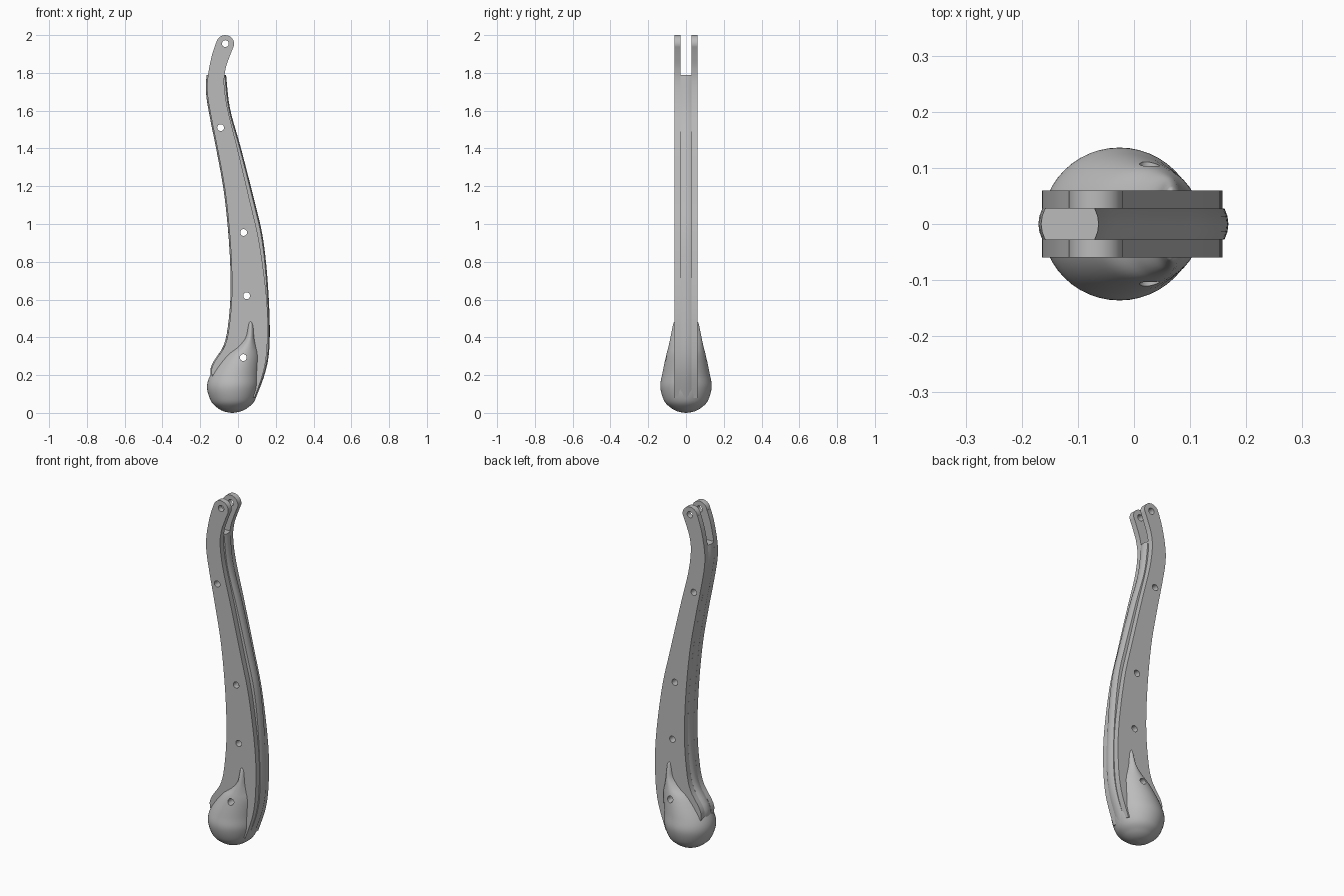
import bpy, bmesh, math
from mathutils import Matrix

if "Cube" in bpy.data.objects:
    bpy.data.objects.remove(bpy.data.objects["Cube"])

grey = bpy.data.materials.new("plain grey")
grey.diffuse_color = (0.5, 0.5, 0.5, 1)
grey.use_nodes = True
grey.node_tree.nodes["Principled BSDF"].inputs["Base Color"].default_value = grey.diffuse_color


def smooth(pts, n=6):
    """Catmull-Rom curve through tuples of any size."""
    p = [pts[0]] + list(pts) + [pts[-1]]
    out = []
    for i in range(1, len(p) - 2):
        for k in range(n):
            t = k / n
            out.append(tuple(
                0.5 * (2 * b + (c - a) * t + (2 * a - 5 * b + 4 * c - d) * t * t
                       + (3 * b - a - 3 * c + d) * t ** 3)
                for a, b, c, d in zip(p[i - 1], p[i], p[i + 1], p[i + 2])))
    out.append(tuple(pts[-1]))
    return out


def at(curve, z):
    """x of a rising (x, z) curve at height z."""
    for (x0, z0), (x1, z1) in zip(curve, curve[1:]):
        if z0 <= z <= z1:
            return x0 + (x1 - x0) * (z - z0) / max(z1 - z0, 1e-9)
    return curve[0][0] if z < curve[0][1] else curve[-1][0]


def make(name, bm):
    bmesh.ops.recalc_face_normals(bm, faces=bm.faces)
    me = bpy.data.meshes.new(name)
    bm.to_mesh(me)
    bm.free()
    me.materials.append(grey)
    ob = bpy.data.objects.new(name, me)
    bpy.context.collection.objects.link(ob)
    return ob


def loft(name, rings):
    bm = bmesh.new()
    rows = [[bm.verts.new(v) for v in r] for r in rings]
    for a, b in zip(rows, rows[1:]):
        for i in range(len(a)):
            j = (i + 1) % len(a)
            bm.faces.new((a[i], a[j], b[j], b[i]))
    bm.faces.new(rows[0])
    bm.faces.new(rows[-1])
    return make(name, bm)


# Edge curves of the handle, (x, z) from bottom to top
left = smooth([(-.10, .10), (-.14, .23), (-.071, .353), (-.045, .47), (-.032, .655),
               (-.04, .893), (-.066, 1.158), (-.103, 1.37), (-.14, 1.555),
               (-.161, 1.68), (-.161, 1.77), (-.14, 1.885), (-.116, 1.96)])
right = smooth([(.088, .08), (.138, .23), (.156, .39), (.152, .60), (.113, .90),
                (.061, 1.13), (-.003, 1.40), (-.055, 1.61), (-.073, 1.74),
                (-.066, 1.82), (-.045, 1.885), (-.021, 1.945)])
core_right = smooth([(.088, .07), (.146, .23), (.165, .39), (.157, .655), (.13, .92),
                     (.082, 1.13), (.013, 1.40), (-.045, 1.61), (-.066, 1.79)])

parts = []

# Two side plates with round top ends
tip = [(-.068 + .048 * math.cos(a), 1.952 + .048 * math.sin(a))
       for a in [math.radians(10 + 16 * k) for k in range(11)]]
outline = right + tip + left[::-1] + [(-.02, .09)]
for name, y in (("front_plate", -.06), ("back_plate", .028)):
    bm = bmesh.new()
    face = bm.faces.new([bm.verts.new((x, y, z)) for x, z in outline])
    new = bmesh.ops.extrude_face_region(bm, geom=[face])["geom"]
    bmesh.ops.translate(bm, vec=(0, .032, 0),
                        verts=[v for v in new if isinstance(v, bmesh.types.BMVert)])
    parts.append(make(name, bm))

# Middle core with slightly rounded edges
rings = []
for k in range(61):
    z = .07 + 1.72 * k / 60
    l, r = at(left, z), at(core_right, z)
    bulge = [(.0278 * s, .007 * (1 - s * s)) for s in (-1, -.5, 0, .5, 1)]
    ring = [(r - .004 + b, y, z) for y, b in bulge]
    ring += [(l - b, y, z) for y, b in reversed(bulge)]
    rings.append(ring)
parts.append(loft("middle_core", rings))

# Teardrop knob: centre x, half width x, half depth y, height
sections = smooth([(-.030, .004, .004, 0), (-.030, .045, .045, .008), (-.029, .080, .080, .027),
                   (-.028, .115, .115, .063), (-.027, .137, .136, .135),
                   (-.015, .129, .126, .205), (.022, .098, .106, .30),
                   (.048, .060, .093, .35), (.063, .032, .082, .40),
                   (.067, .024, .070, .46), (.066, .016, .064, .48),
                   (.066, .006, .050, .49)])
parts.append(loft("teardrop_knob", [
    [(c + rx * math.cos(a), ry * math.sin(a), z)
     for a in [2 * math.pi * i / 48 for i in range(48)]]
    for c, rx, ry, z in sections]))

# Pin holes through everything
bm = bmesh.new()
for x, z in ((-.067, 1.955), (-.092, 1.51), (.03, .955), (.046, .62), (.028, .293)):
    m = Matrix.Translation((x, 0, z)) @ Matrix.Rotation(math.pi / 2, 4, 'X')
    bmesh.ops.create_cone(bm, cap_ends=True, segments=24, radius1=.018,
                          radius2=.018, depth=.5, matrix=m)
cutter = make("hole_cutter", bm)
cutter.hide_render = True

for ob in parts:
    mod = ob.modifiers.new("holes", 'BOOLEAN')
    mod.operation, mod.solver, mod.object = 'DIFFERENCE', 'EXACT', cutter
    bpy.context.view_layer.objects.active = ob
    bpy.ops.object.modifier_apply(modifier=mod.name)
    ob.data.shade_smooth()
    ob.data.set_sharp_from_angle(angle=math.radians(35))
bpy.data.objects.remove(cutter)
